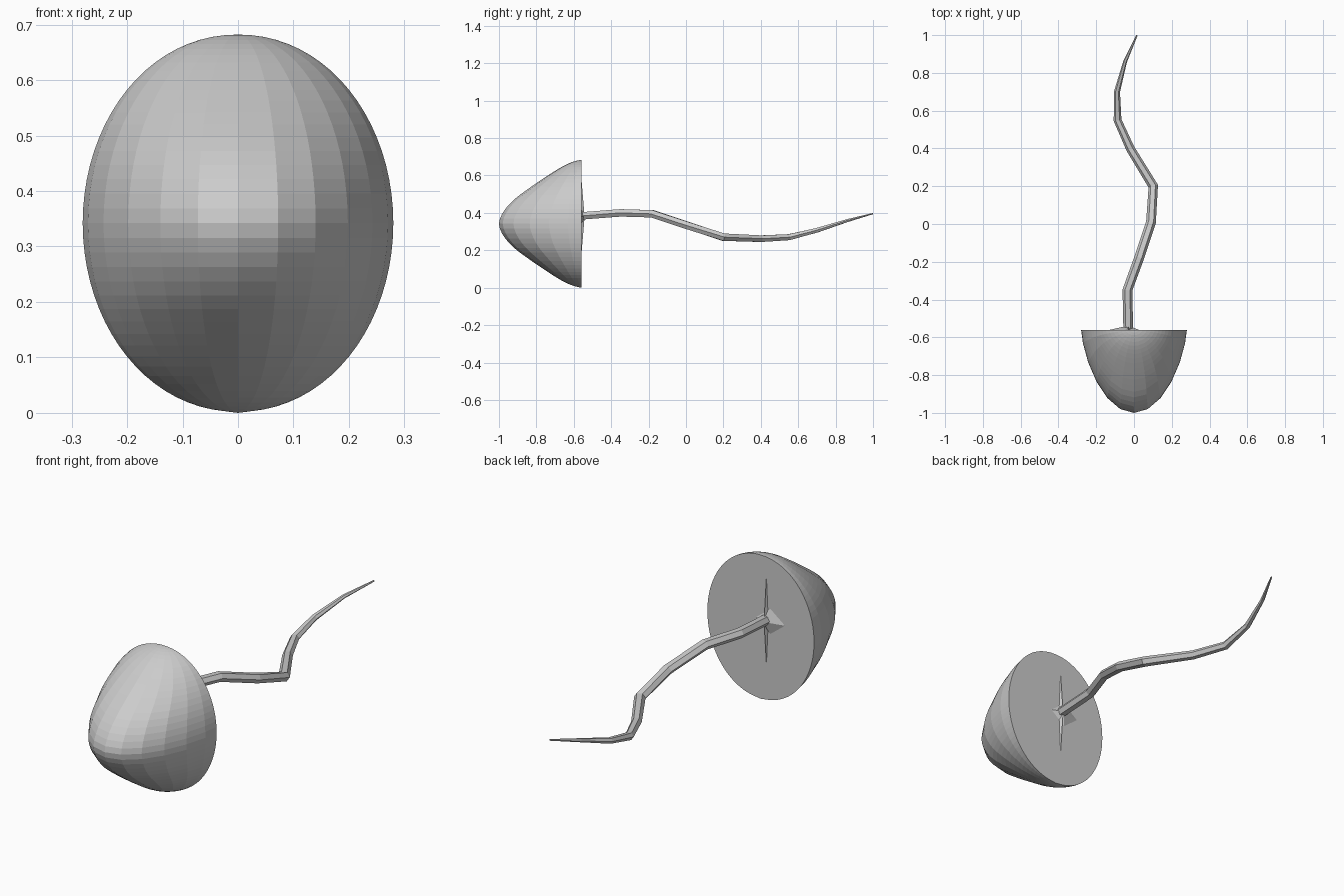
import bpy
from math import sin, cos, pi, floor
from mathutils import Vector

if "Cube" in bpy.data.objects:
    bpy.data.objects.remove(bpy.data.objects["Cube"])

BACK = -0.56


def add_mesh(name, verts, faces):
    mesh = bpy.data.meshes.new(name)
    mesh.from_pydata(verts, [], faces)
    mesh.validate()
    ob = bpy.data.objects.new(name, mesh)
    bpy.context.collection.objects.link(ob)
    return ob


# Depth of the head's nose profile, sampled from mid height to the top edge
DEPTH = [0.44, 0.415, 0.358, 0.28, 0.205, 0.14, 0.085, 0.037, 0.0]


def depth(t):
    """Smooth (Catmull-Rom) depth for t in 0..1."""
    s = min(t, 0.99999) * 8
    i = floor(s)
    f = s - i
    p0 = DEPTH[abs(i - 1)]
    p1, p2 = DEPTH[i], DEPTH[i + 1]
    p3 = DEPTH[i + 2] if i + 2 < 9 else -DEPTH[7]
    return 0.5 * (2*p1 + (p2-p0)*f + (2*p0-5*p1+4*p2-p3)*f*f
                  + (3*p1-p0-3*p2+p3)*f**3)


# Head: half dome of stacked slices with meridians running pole to pole
COLS, ROWS = 12, 40
verts, faces = [], []
for r in range(1, ROWS):
    lat = -pi/2 + pi * r / ROWS
    d = depth(abs(lat) / (pi/2))
    for c in range(COLS + 1):
        phi = -pi/2 + pi * c / COLS
        verts.append((0.28 * cos(lat)**0.97 * sin(phi),
                      BACK - d * max(cos(phi), 0)**1.35,
                      0.342 + 0.34 * sin(lat)))
n = COLS + 1
for r in range(ROWS - 2):
    for c in range(COLS):
        a = r * n + c
        faces.append((a, a + 1, a + n + 1, a + n))
bottom, top = len(verts), len(verts) + 1
verts += [(0, BACK, 0.0), (0, BACK, 0.682)]
last = (ROWS - 2) * n
for c in range(COLS):
    faces.append((bottom, c + 1, c))
    faces.append((top, last + c, last + c + 1))
# flat back
right = [r * n + COLS for r in range(ROWS - 1)]
left = [r * n for r in range(ROWS - 1)]
faces.append([bottom] + left + [top] + right[::-1])
head = add_mesh("head", verts, faces)
head.data.flip_normals() if head.data.polygons[200].normal.y > 0 else None


# Low ridges on the flat back where the tail joins
def ridge(name, x, z, hx, hz, apex):
    y = BACK - 0.004
    base = [(x-hx, y, z), (x, y, z-hz), (x+hx, y, z), (x, y, z+hz)]
    add_mesh(name, base + [apex],
             [(0, 4, 1), (1, 4, 2), (2, 4, 3), (3, 4, 0), (0, 1, 2, 3)])


ridge("back_ridge", -0.03, 0.38, 0.012, 0.26, (-0.03, -0.542, 0.38))
ridge("tail_socket", -0.055, 0.38, 0.09, 0.07, (-0.03, -0.538, 0.38))

# Tail: tapered six-sided tube along a wavy path (x, y, z, half width)
PATH = [(-0.03, -0.57, 0.383, 0.026), (-0.035, -0.35, 0.40, 0.026),
        (0.027, -0.18, 0.395, 0.026), (0.09, 0.01, 0.332, 0.026),
        (0.102, 0.20, 0.27, 0.026), (-0.02, 0.40, 0.262, 0.023),
        (-0.087, 0.55, 0.27, 0.021), (-0.09, 0.70, 0.307, 0.016),
        (-0.047, 0.86, 0.358, 0.010), (0.015, 0.999, 0.396, 0.004)]
pts = [Vector(p[:3]) for p in PATH]
verts, faces = [], []
for i, p in enumerate(pts):
    tan = (pts[min(i + 1, len(pts)-1)] - pts[max(i - 1, 0)]).normalized()
    side = tan.cross(Vector((0, 0, 1))).normalized()
    up = side.cross(tan)
    w = PATH[i][3]
    for k in range(6):
        a = pi * k / 3
        verts.append(p + side * w * cos(a) + up * w * 0.88 * sin(a))
for i in range(len(pts) - 1):
    for k in range(6):
        a, b = i * 6 + k, i * 6 + (k + 1) % 6
        faces.append((a, a + 6, b + 6, b))
faces += [list(range(6)), list(range(len(verts) - 6, len(verts)))[::-1]]
add_mesh("tail", verts, faces)

# Consistent outward normals
import bmesh
for ob in bpy.context.collection.objects:
    bm = bmesh.new()
    bm.from_mesh(ob.data)
    bmesh.ops.recalc_face_normals(bm, faces=bm.faces)
    bm.to_mesh(ob.data)
    bm.free()
